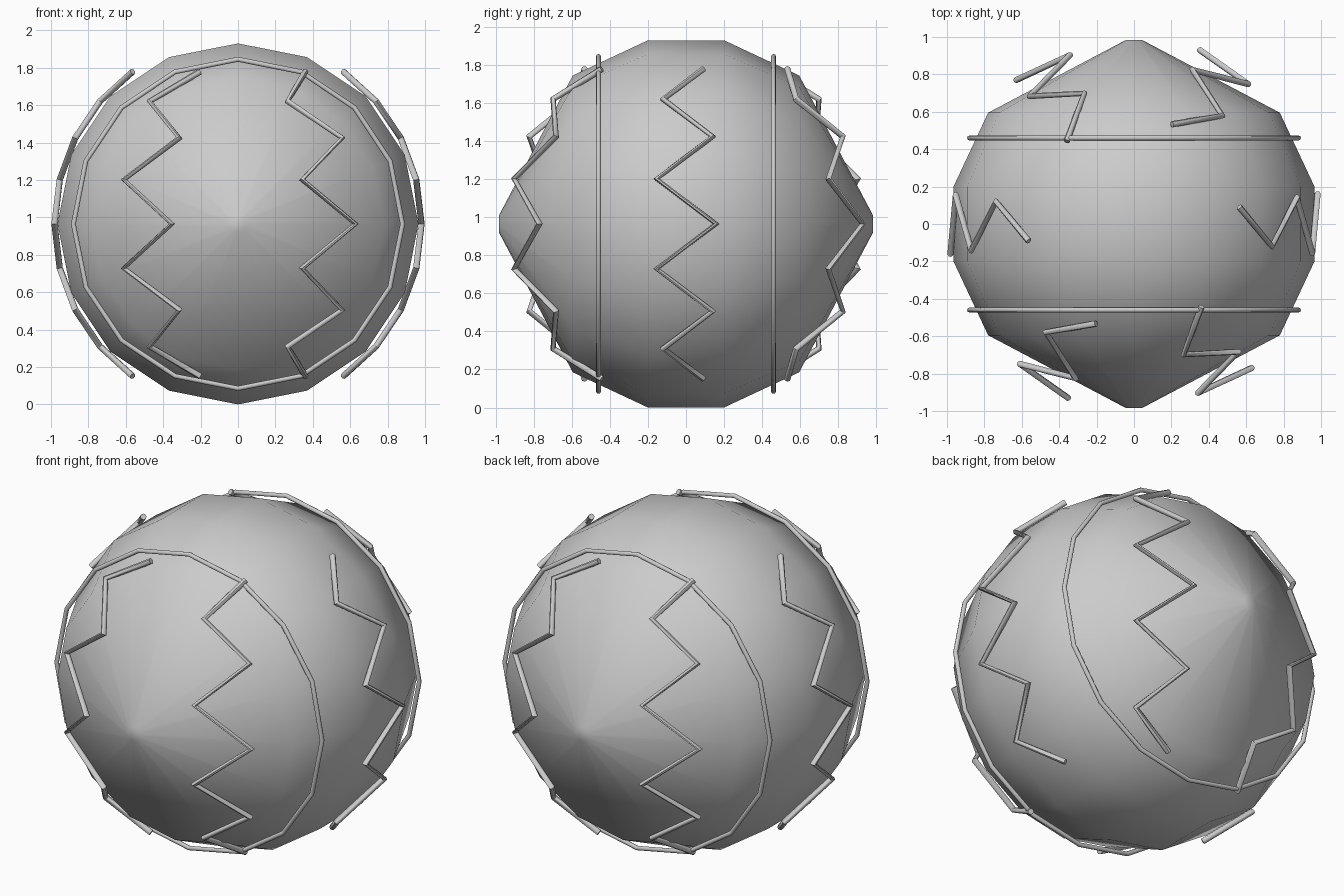
import bpy, bmesh, math
from math import sin, cos, radians, pi

if "Cube" in bpy.data.objects:
    bpy.data.objects.remove(bpy.data.objects["Cube"])

CZ = 0.965          # height of the ball centre
SIDES = 16

grey = bpy.data.materials.new("grey")
grey.diffuse_color = (0.6, 0.6, 0.6, 1)
grey.use_nodes = True
grey.node_tree.nodes["Principled BSDF"].inputs["Base Color"].default_value = grey.diffuse_color


def finish(ob, angle):
    bpy.ops.object.select_all(action='DESELECT')
    ob.select_set(True)
    bpy.context.view_layer.objects.active = ob
    if ob.type == 'CURVE':
        bpy.ops.object.convert(target='MESH')
        ob = bpy.context.view_layer.objects.active
    bpy.ops.object.shade_smooth_by_angle(angle=radians(angle))


def tube(name, pts, radius, cyclic=False):
    cu = bpy.data.curves.new(name, 'CURVE')
    cu.dimensions = '3D'
    cu.bevel_depth = radius
    cu.bevel_resolution = 2
    cu.use_fill_caps = True
    sp = cu.splines.new('POLY')
    sp.points.add(len(pts) - 1)
    for p, co in zip(sp.points, pts):
        p.co = (*co, 1)
    sp.use_cyclic_u = cyclic
    cu.materials.append(grey)
    ob = bpy.data.objects.new(name, cu)
    bpy.context.collection.objects.link(ob)
    finish(ob, 50)


# ball: rings around the y axis (y, radius), small caps at both poles
profile = [(-0.984, 0.043), (-0.595, 0.78), (-0.2, 0.965),
           (0.2, 0.965), (0.595, 0.78), (0.984, 0.043)]
bm = bmesh.new()
rings = [[bm.verts.new((r * sin(2 * pi * i / SIDES), y, CZ + r * cos(2 * pi * i / SIDES)))
          for i in range(SIDES)] for y, r in profile]
for a, b in zip(rings, rings[1:]):
    for i in range(SIDES):
        j = (i + 1) % SIDES
        bm.faces.new((a[i], a[j], b[j], b[i]))
bm.faces.new(rings[0])
bm.faces.new(rings[-1])
bmesh.ops.recalc_face_normals(bm, faces=bm.faces)
me = bpy.data.meshes.new("ball")
bm.to_mesh(me)
bm.free()
me.materials.append(grey)
ball = bpy.data.objects.new("ball", me)
bpy.context.collection.objects.link(ball)
finish(ball, 60)

# thin hoops in front and behind
for name, y in (("front_hoop", -0.46), ("back_hoop", 0.46)):
    tube(name, [(0.88 * sin(2 * pi * i / SIDES), y, CZ + 0.88 * cos(2 * pi * i / SIDES))
                for i in range(SIDES)], 0.013, True)

# six zigzag strands running from top to bottom
R = 0.994
for k in range(6):
    pts = []
    for i in range(9):
        lat = radians(55 - 13.75 * i)
        lon = radians(60 * k + (9.2 if i % 2 == 0 else -9.2))
        pts.append((R * cos(lat) * cos(lon), R * cos(lat) * sin(lon), CZ + R * sin(lat)))
    tube(f"zigzag_{k + 1}", pts, 0.017)
